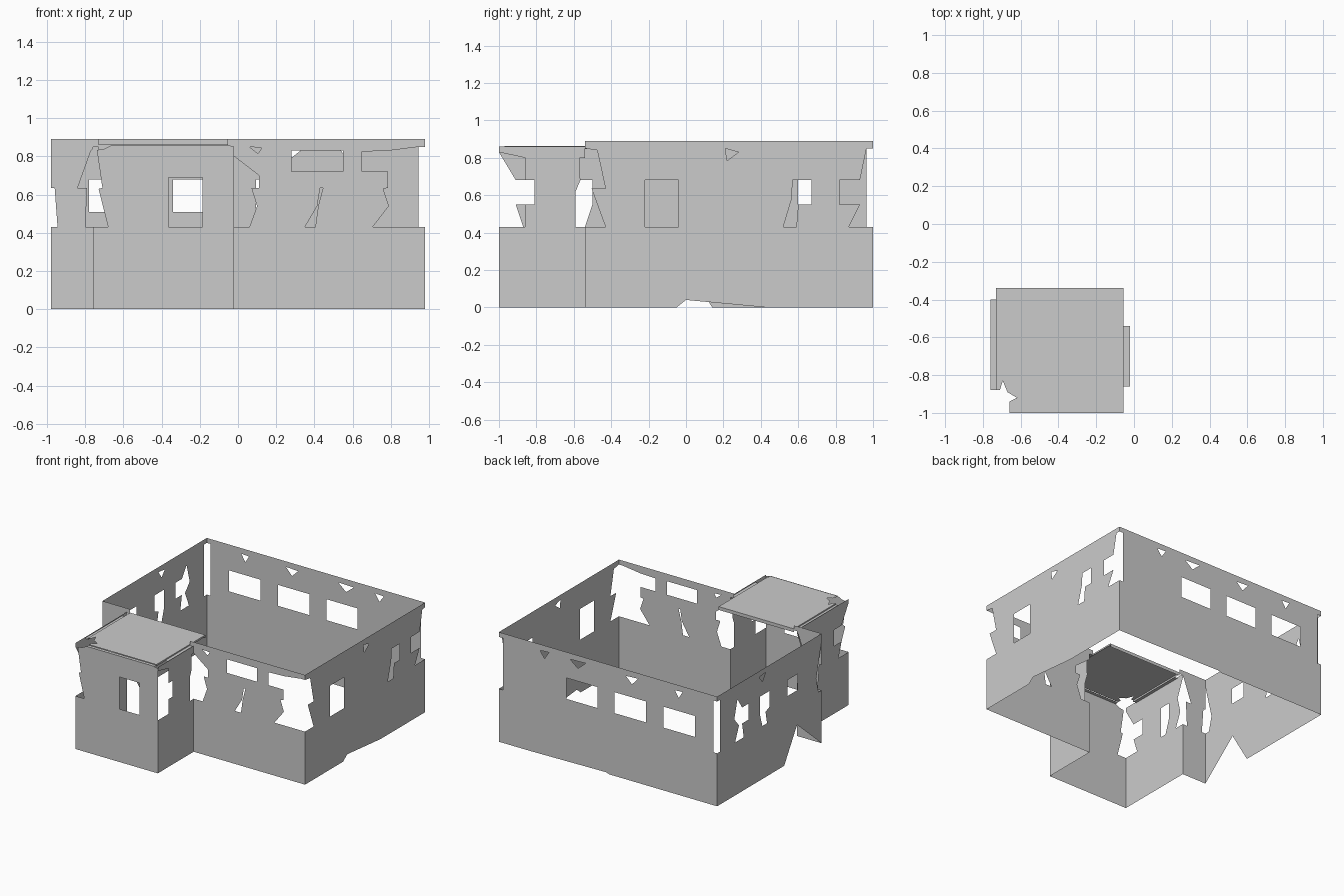
import bpy, bmesh
from mathutils import Vector
from mathutils.geometry import delaunay_2d_cdt

if "Cube" in bpy.data.objects:
    bpy.data.objects.remove(bpy.data.objects["Cube"])


def inside(p, poly):
    hit = False
    for a, b in zip(poly, poly[1:] + poly[:1]):
        if (a[1] > p.y) != (b[1] > p.y):
            if p.x < (b[0] - a[0]) * (p.y - a[1]) / (b[1] - a[1]) + a[0]:
                hit = not hit
    return hit


def rect(a, b, c, d):
    return [(a, c), (b, c), (b, d), (a, d)]


def sheet(name, outline, holes, place, normal):
    """Flat sheet with cut-outs; place maps (u, v) to world space."""
    loops = [outline] + holes
    pts, edges = [], []
    for loop in loops:
        s, n = len(pts), len(loop)
        pts += [Vector(p) for p in loop]
        edges += [(s + i, s + (i + 1) % n) for i in range(n)]
    vs, _, fs = delaunay_2d_cdt(pts, edges, [], 0, 1e-5)[:3]
    bm = bmesh.new()
    bv = [bm.verts.new(place(*v)) for v in vs]
    for f in fs:
        c = sum((vs[i] for i in f), Vector((0, 0))) / len(f)
        if inside(c, outline) and not any(inside(c, h) for h in holes):
            bm.faces.new([bv[i] for i in f])
    bmesh.ops.delete(bm, geom=[v for v in bm.verts if not v.link_faces], context='VERTS')
    bm.normal_update()
    for f in bm.faces:
        if f.normal.dot(Vector(normal)) < 0:
            f.normal_flip()
    me = bpy.data.meshes.new(name)
    bm.to_mesh(me)
    bm.free()
    bpy.context.collection.objects.link(bpy.data.objects.new(name, me))


def wall_x(name, y, outline, holes, s):
    sheet(name, outline, holes, lambda u, v: (u, y, v), (0, s, 0))


def wall_y(name, x, outline, holes, s):
    sheet(name, outline, holes, lambda u, v: (x, u, v), (s, 0, 0))


def floor(name, z, outline):
    sheet(name, outline, [], lambda u, v: (u, v, z), (0, 0, 1))


T, P, B, C = 0.89, 0.86, 0.43, 0.85   # parapet top, porch top, sill, opening top

# Main front wall
wall_x("front_wall", -0.54,
       [(-.02, 0), (.98, 0), (.98, T), (-.055, T), (-.055, C), (-.02, C)],
       [[(-.02, .80), (.11, .70), (.11, .635), (.07, .635), (.10, .54), (.06, B), (-.02, B)],
        rect(.28, .55, .72, .83),
        [(.43, .635), (.445, .635), (.42, .54), (.405, B), (.35, B), (.415, .54)],
        [(.98, C), (.945, C), (.79, .83), (.65, .825), (.65, .72), (.785, .72), (.785, .635),
         (.76, .63), (.79, .54), (.705, B), (.98, B)],
        [(.06, .85), (.125, .845), (.105, .815)]], -1)

# Back wall: three windows, chips under the parapet, open corners
back_holes = [rect(a, a + .28, .51, .68) for a in (-.78, -.34, .095)]
back_holes += [[(a, .845), (a + w, .84), (a + w / 2, .785)]
               for a, w in ((-.67, .07), (-.27, .11), (.20, .14), (.53, .08))]
back_holes += [rect(.945, .98, B, C), rect(-.98, -.945, B, C)]
wall_x("back_wall", 1.0,
       [(-.98, 0), (-.01, 0), (.02, .01), (.7, 0), (.98, 0), (.98, T), (-.98, T)],
       back_holes, 1)

# Right wall with door, window and uneven bottom
wall_y("right_wall", 0.98,
       [(-.54, 0), (-.05, 0), (0, .04), (.43, 0), (1, 0), (1, T), (-.54, T)],
       [[(-.54, C), (-.475, .84), (-.43, .635), (-.505, .635), (-.43, B), (-.54, B)],
        rect(-.22, -.04, B, .68),
        [(.57, .68), (.67, .68), (.67, .55), (.60, .55), (.59, B), (.52, B), (.565, .58)],
        [(1, C), (.965, C), (.93, .68), (.82, .68), (.82, .55), (.93, .55), (.87, B), (1, B)],
        [(.21, .85), (.28, .83), (.22, .785)]], 1)

# Left wall with the deep notch at the bottom
wall_y("left_wall", -0.98,
       [(-.34, 0), (-.025, .27), (.14, 0), (1, 0), (1, T), (-.34, T)],
       [rect(.965, 1, B, C),
        [(.60, .68), (.68, .68), (.74, .77), (.78, .62), (.72, .55), (.77, B), (.66, B), (.68, .55), (.60, .55)],
        [(.33, .68), (.45, .68), (.45, .53), (.42, B), (.36, B), (.38, .53), (.33, .55)],
        rect(-.03, .10, .55, .68),
        [(.38, .85), (.46, .84), (.42, .79)],
        [(-.34, .83), (-.29, .63), (-.27, .55), (-.30, B), (-.34, B)]], -1)

# Short return wall beside the porch
wall_x("return_wall", -0.34,
       [(-.98, 0), (-.76, 0), (-.76, C), (-.73, C), (-.73, T), (-.98, T)],
       [[(-.76, .84), (-.77, .83), (-.84, .635), (-.79, .635), (-.80, B), (-.76, B)],
        [(-.98, .635), (-.96, .635), (-.945, B), (-.98, B)]], -1)

# Porch walls
wall_x("porch_front", -1.0, [(-.76, 0), (-.02, 0), (-.02, C), (-.055, P), (-.66, P), (-.70, .84), (-.76, .83)],
       [rect(-.365, -.185, B, .69),
        [(-.76, B), (-.68, B), (-.73, .63), (-.71, .635), (-.74, .84), (-.76, .84)]], -1)
wall_y("porch_right", -0.02, rect(-1, -.54, 0, P),
       [[(-1, .83), (-.86, .80), (-.86, .68), (-.81, .68), (-.81, .55), (-.86, .55), (-.86, B), (-1, B)],
        [(-.54, .80), (-.57, .80), (-.565, .68), (-.59, .62), (-.59, B), (-.54, B)]], 1)
wall_y("porch_left", -0.76, rect(-1, -.34, 0, P),
       [[(-1, .83), (-.91, .68), (-.81, .68), (-.81, .55), (-.91, .55), (-.87, B), (-1, B)],
        [(-.59, .68), (-.50, .68), (-.50, .55), (-.54, B), (-.59, B)],
        [(-.34, .83), (-.40, .68), (-.37, .55), (-.42, B), (-.34, B)]], -1)

# Porch roof plate with broken corner, and its edge ledges
floor("porch_roof", 0.862, [(-.66, -.97), (-.055, -.97), (-.055, -.34), (-.73, -.34), (-.73, -.88),
                            (-.71, -.88), (-.695, -.83), (-.67, -.89), (-.62, -.92), (-.66, -.94)])
floor("roof_ledge_front", 0.858, rect(-.66, -.055, -1, -.97))
floor("roof_ledge_right", 0.852, rect(-.055, -.02, -.86, -.54))
floor("roof_ledge_left", 0.852, [(-.76, -.88), (-.73, -.88), (-.73, -.61), (-.745, -.56),
                                 (-.76, -.61)])
floor("roof_ledge_left_back", 0.852, [(-.76, -.61), (-.745, -.56), (-.73, -.61), (-.73, -.40), (-.76, -.40)])

# Lip around the porch roof plate
wall_x("roof_lip_back", -0.34, rect(-.73, -.055, .835, .862), [], 1)
wall_y("roof_lip_left", -0.73, rect(-.88, -.34, .848, .862), [], -1)
wall_y("roof_lip_right", -0.055, rect(-.97, -.34, .848, .862), [], 1)
